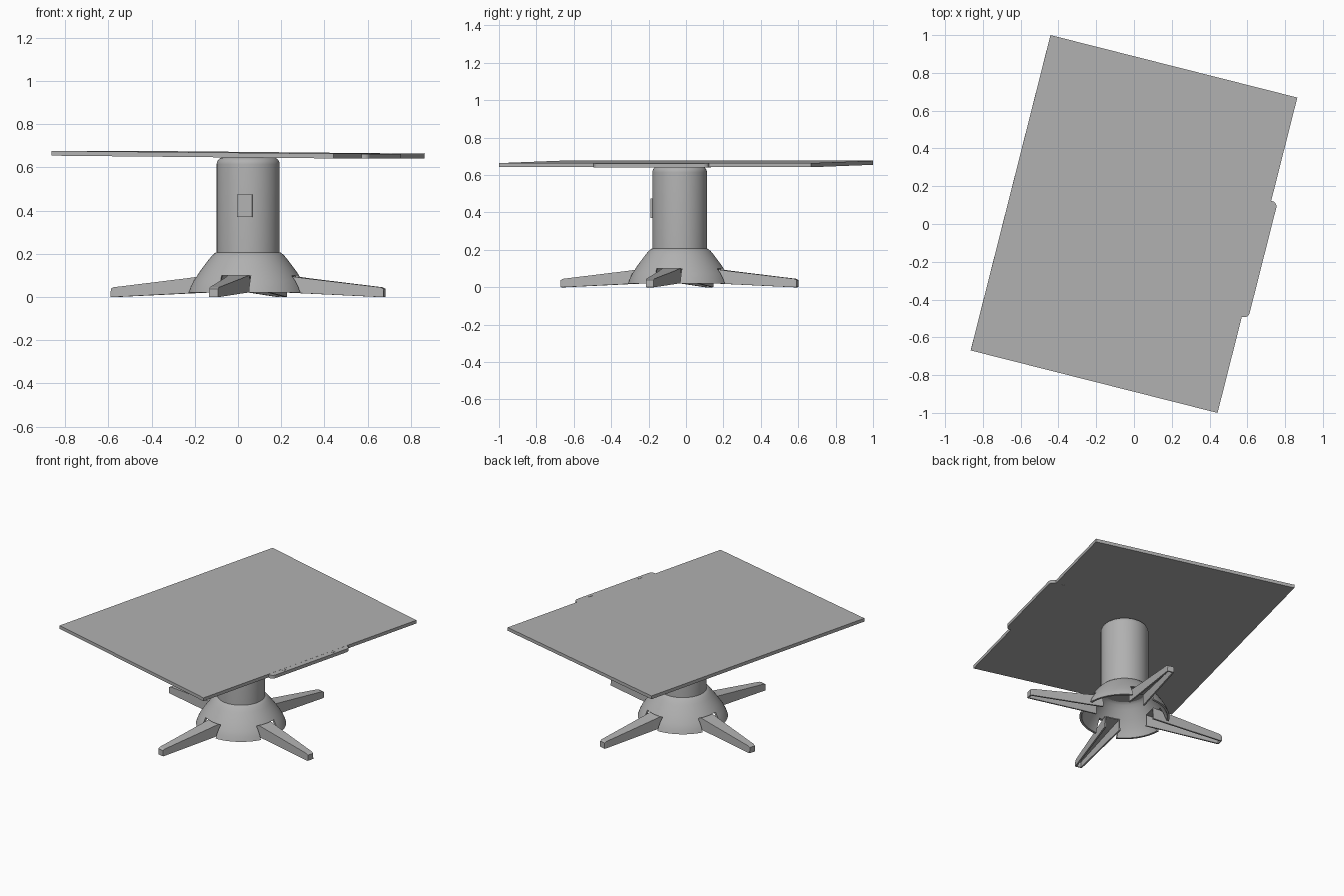
import bpy, bmesh, math
from mathutils import Matrix, Vector

if "Cube" in bpy.data.objects:
    bpy.data.objects.remove(bpy.data.objects["Cube"])

CX, CY = 0.047, -0.034          # pedestal axis
TURN = math.radians(-14.2)      # whole table is turned in plan
TILT = math.radians(0.55)       # slight slope of the top
PED = Matrix.Translation((CX, CY, 0))
TOP = (Matrix.Translation((0, 0, 0.659)) @ Matrix.Rotation(TURN, 4, 'Z')
       @ Matrix.Rotation(TILT, 4, 'Y'))
GREY = bpy.data.materials.new("mid_grey")
GREY.diffuse_color = (0.44, 0.44, 0.44, 1)
GREY.use_nodes = True
GREY.node_tree.nodes["Principled BSDF"].inputs["Base Color"].default_value = GREY.diffuse_color


def finish(name, bm, matrix, smooth=None):
    bmesh.ops.recalc_face_normals(bm, faces=bm.faces)
    me = bpy.data.meshes.new(name)
    bm.to_mesh(me)
    bm.free()
    me.transform(matrix)
    me.materials.append(GREY)
    ob = bpy.data.objects.new(name, me)
    bpy.context.collection.objects.link(ob)
    if smooth:
        shade(ob, smooth)
    return ob


def activate(ob):
    bpy.ops.object.select_all(action='DESELECT')
    ob.select_set(True)
    bpy.context.view_layer.objects.active = ob


def shade(ob, angle=30):
    activate(ob)
    bpy.ops.object.shade_smooth_by_angle(angle=math.radians(angle))


def lathe(name, profile, matrix, closed=False, smooth=30):
    bm = bmesh.new()
    vs = [bm.verts.new((r, 0, z)) for r, z in profile]
    pairs = list(zip(vs, vs[1:])) + ([(vs[-1], vs[0])] if closed else [])
    es = [bm.edges.new(p) for p in pairs]
    bmesh.ops.spin(bm, geom=vs + es, axis=(0, 0, 1), cent=(0, 0, 0),
                   angle=math.tau, steps=64)
    bmesh.ops.remove_doubles(bm, verts=bm.verts, dist=1e-5)
    return finish(name, bm, matrix, smooth)


def prism(name, outline, z0, z1, matrix):
    bm = bmesh.new()
    f = bm.faces.new([bm.verts.new((x, y, z0)) for x, y in outline])
    up = bmesh.ops.extrude_face_region(bm, geom=[f])['geom']
    bmesh.ops.translate(bm, vec=(0, 0, z1 - z0),
                        verts=[v for v in up if isinstance(v, bmesh.types.BMVert)])
    return finish(name, bm, matrix)


def box(name, size, centre, matrix, bevel=0):
    bm = bmesh.new()
    bmesh.ops.create_cube(bm, size=1, matrix=Matrix.Translation(centre)
                          @ Matrix.Diagonal((*size, 1)))
    if bevel:
        bmesh.ops.bevel(bm, geom=bm.edges[:], offset=bevel, segments=2, affect='EDGES')
    return finish(name, bm, matrix)


# Table top
box("table_top", (1.348, 1.722, 0.022), (0, 0, 0), TOP)

# Control strip under the right edge, with rounded outer corners
r, u, va, vb = 0.028, 0.709, -0.336, 0.297
strip = [(0.60, vb), (0.60, va)]
for cy, start in ((va + r, -90), (vb - r, 0)):
    for i in range(6):
        a = math.radians(start + i * 18)
        strip.append((u - r + r * math.cos(a), cy + r * math.sin(a)))
prism("edge_strip", strip, -0.0115, 0.0105, TOP)
for v in (-0.22, 0.18):
    box("strip_button", (0.012, 0.03, 0.003), (0.688, v, 0.0105), TOP)

# Column with a rounded top
arc = [(0.113 + 0.033 * math.cos(math.radians(a)), 0.614 + 0.033 * math.sin(math.radians(a)))
       for a in range(0, 91, 15)]
lathe("column", [(0, 0.2), (0.146, 0.2)] + arc + [(0, 0.647)], PED)

# Flared hollow base
outer = [(0.144, 0.208), (0.153, 0.204), (0.165, 0.194), (0.182, 0.174),
         (0.221, 0.122), (0.252, 0.076), (0.266, 0.048), (0.276, 0.02)]
inner = [(rr - 0.014, z - (0.006 if z > 0.03 else 0)) for rr, z in reversed(outer)]
base = lathe("flared_base", outer + inner, PED, closed=True, smooth=None)

# Notches in the base for the legs
for k in range(2):
    rot = Matrix.Rotation(TURN + k * math.pi / 2, 4, 'Z')
    cutter = box("notch_cutter", (0.8, 0.14, 0.2), (0, 0, 0.0), PED @ rot)
    cutter.hide_render = True
    mod = base.modifiers.new("notch", 'BOOLEAN')
    mod.operation, mod.solver, mod.object = 'DIFFERENCE', 'EXACT', cutter
    activate(base)
    bpy.ops.object.modifier_apply(modifier=mod.name)
    bpy.data.objects.remove(cutter)
shade(base)

# Four tapered channel legs, open underneath
stations = [(0.17, 0.054, 0.022, 0.102), (0.28, 0.046, 0.017, 0.087),
            (0.638, 0.024, 0.0, 0.045), (0.651, 0.022, 0.0, 0.038)]
for k, side in enumerate(("right", "back", "left", "front")):
    bm = bmesh.new()
    rings = [[bm.verts.new(p) for p in ((x, -w, lo), (x, -w * 0.92, hi),
                                        (x, w * 0.92, hi), (x, w, lo))]
             for x, w, lo, hi in stations]
    for a, b in zip(rings, rings[1:]):
        for i in range(3):
            bm.faces.new((a[i], b[i], b[i + 1], a[i + 1]))
    bm.faces.new(rings[-1])
    leg = finish(side + "_leg", bm, PED @ Matrix.Rotation(TURN + k * math.pi / 2, 4, 'Z'))
    # make the top face outward so the thickness grows inward
    if max(leg.data.polygons, key=lambda p: abs(p.normal.z) * p.area).normal.z < 0:
        leg.data.flip_normals()
    mod = leg.modifiers.new("wall", 'SOLIDIFY')
    mod.thickness, mod.offset = 0.010, -1
    activate(leg)
    bpy.ops.object.modifier_apply(modifier=mod.name)

# Small control panel on the front of the column
FACE = PED @ Matrix.Rotation(math.radians(-6), 4, 'Z')
box("control_panel", (0.07, 0.03, 0.104), (0, -0.138, 0.422), FACE)
for z in (0.395, 0.41):
    box("panel_button", (0.006, 0.004, 0.006), (0.005, -0.153, z), FACE)
